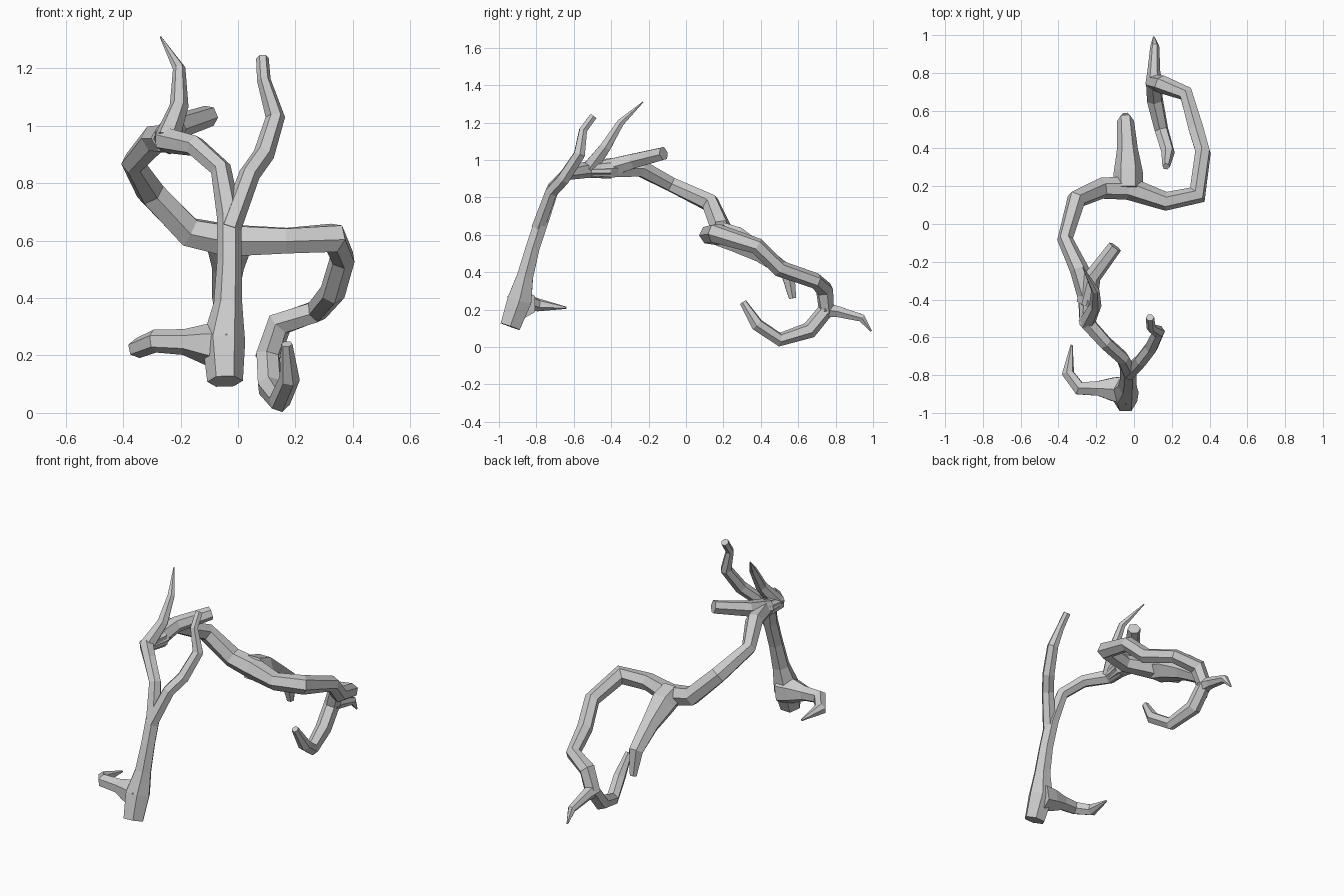
import bpy, bmesh, math
from mathutils import Vector

SIDES = 6


def limb(name, pts):
    """Sweep a faceted tube along (x, y, z, radius) points."""
    pos = [Vector(p[:3]) for p in pts]
    n = len(pos)
    bm = bmesh.new()
    rings = []
    side = None
    prev = None
    for i in range(n):
        a = (pos[i] - pos[i - 1]).normalized() if i else None
        b = (pos[i + 1] - pos[i]).normalized() if i < n - 1 else None
        tan = ((a or b) + (b or a)).normalized()
        if side is None:
            ref = Vector((1, 0, 0)) if abs(tan.x) < 0.8 else Vector((0, 0, 1))
            side = (ref - tan * ref.dot(tan)).normalized()
        else:
            side = prev.rotation_difference(tan) @ side
            side = (side - tan * side.dot(tan)).normalized()
        prev = tan
        up = tan.cross(side)
        r = pts[i][3]
        rings.append([bm.verts.new(pos[i] + r * (side * math.cos(t) + up * math.sin(t)))
                      for t in (2 * math.pi * k / SIDES for k in range(SIDES))])
    for r0, r1 in zip(rings, rings[1:]):
        for k in range(SIDES):
            j = (k + 1) % SIDES
            bm.faces.new((r0[k], r0[j], r1[j], r1[k]))
    bm.faces.new(rings[0][::-1])
    bm.faces.new(rings[-1])
    bmesh.ops.recalc_face_normals(bm, faces=bm.faces)
    me = bpy.data.meshes.new(name)
    bm.to_mesh(me)
    bm.free()
    ob = bpy.data.objects.new(name, me)
    bpy.context.collection.objects.link(ob)
    return ob


# Rising trunk from the cut base up to the crown
limb("trunk", [
    (-0.045, -0.94, 0.11, .062), (-0.05, -0.89, 0.25, .075), (-0.035, -0.86, 0.38, .05),
    (-0.03, -0.82, 0.53, .043), (-0.03, -0.77, 0.68, .043), (-0.06, -0.71, 0.85, .037),
    (-0.15, -0.63, 0.93, .038), (-0.25, -0.52, 0.95, .045), (-0.24, -0.40, 0.955, .055)])

# Long wandering bough, curling into the hook
limb("bough", [
    (-0.25, -0.50, 0.95, .04), (-0.24, -0.40, 0.955, .055), (-0.29, -0.24, 0.955, .05),
    (-0.365, -0.08, 0.87, .042), (-0.305, 0.13, 0.77, .052), (-0.17, 0.19, 0.63, .057),
    (-0.03, 0.19, 0.60, .062), (0.17, 0.12, 0.60, .05), (0.335, 0.155, 0.61, .054),
    (0.365, 0.38, 0.54, .044), (0.33, 0.50, 0.42, .045), (0.275, 0.69, 0.355, .042),
    (0.145, 0.74, 0.31, .048), (0.105, 0.75, 0.2, .045), (0.11, 0.66, 0.09, .045),
    (0.145, 0.50, 0.04, .038), (0.18, 0.38, 0.12, .036), (0.17, 0.305, 0.24, .02)])

# Side branch at the foot
limb("foot_branch", [
    (-0.04, -0.88, 0.23, .085), (-0.11, -0.875, 0.24, .072), (-0.19, -0.87, 0.247, .045),
    (-0.29, -0.87, 0.25, .04), (-0.35, -0.79, 0.225, .035), (-0.33, -0.64, 0.21, .006)])

# Fork rising from the trunk
limb("fork_branch", [
    (-0.03, -0.79, 0.64, .04), (0.04, -0.72, 0.83, .037), (0.09, -0.655, 0.90, .037),
    (0.13, -0.57, 1.03, .034), (0.09, -0.55, 1.16, .024), (0.085, -0.495, 1.235, .022)])

# Thin twig at the crown
limb("crown_twig", [
    (-0.25, -0.52, 0.95, .045), (-0.205, -0.43, 1.07, .033),
    (-0.205, -0.35, 1.20, .022), (-0.27, -0.23, 1.31, .003)])

# Blunt stub at the crown
limb("crown_stub", [
    (-0.25, -0.42, 0.955, .055), (-0.22, -0.28, 0.995, .045), (-0.10, -0.12, 1.035, .038)])

# Hanging branch where the bough turns
limb("hanging_branch", [
    (-0.03, 0.18, 0.605, .075), (-0.03, 0.27, 0.575, .078), (-0.035, 0.40, 0.50, .055),
    (-0.045, 0.545, 0.40, .045), (-0.045, 0.57, 0.26, .022)])

# Small spur at the far end
limb("end_spur", [
    (0.105, 0.74, 0.2, .045), (0.105, 0.81, 0.19, .034),
    (0.11, 0.94, 0.155, .024), (0.105, 0.99, 0.085, .005)])
